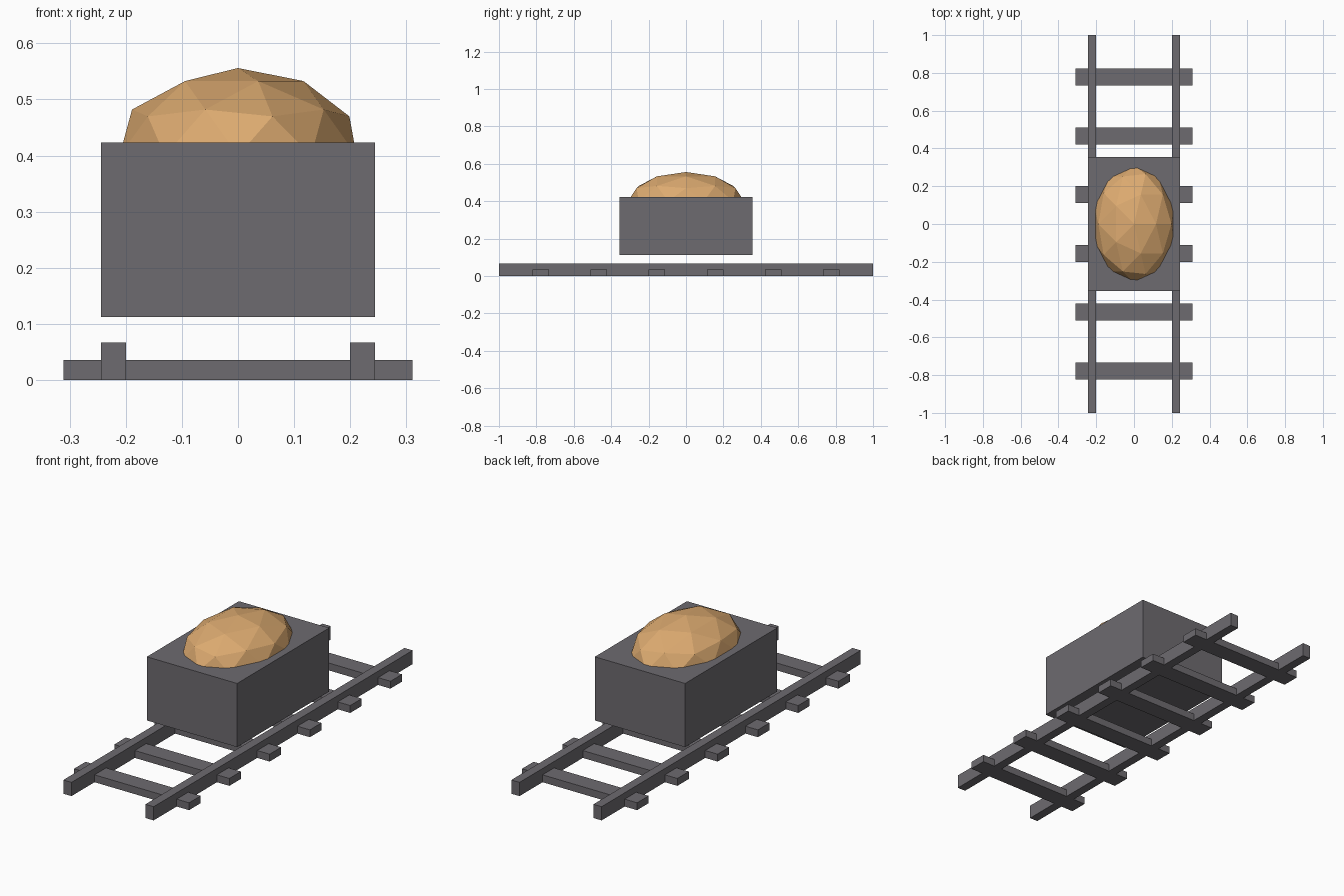
import bpy

if "Cube" in bpy.data.objects:
    bpy.data.objects.remove(bpy.data.objects["Cube"], do_unlink=True)


def make_material(name, color):
    mat = bpy.data.materials.new(name)
    mat.use_nodes = True
    mat.diffuse_color = color
    for node in mat.node_tree.nodes:
        if node.type == 'BSDF_PRINCIPLED':
            node.inputs["Base Color"].default_value = color
    return mat


iron = make_material("dark_grey", (0.155, 0.147, 0.162, 1))
ore = make_material("sandy_orange", (0.72, 0.405, 0.163, 1))


def finish(name, mat, scale):
    obj = bpy.context.object
    obj.name = name
    obj.scale = scale
    bpy.ops.object.transform_apply(location=False, rotation=False, scale=True)
    obj.data.materials.append(mat)
    return obj


def box(name, center, size):
    bpy.ops.mesh.primitive_cube_add(size=1, location=center)
    return finish(name, iron, size)


# Rails
rail_height = 0.067
for side, x in (("left", 0.222), ("right", -0.222)):
    box(side + "_rail", (x, 0, rail_height / 2), (0.044, 2, rail_height))

# Sleepers
sleeper_height = 0.036
for i in range(6):
    y = (i - 2.5) * 0.311
    box(f"sleeper_{i + 1}", (0, y, sleeper_height / 2),
        (0.622, 0.089, sleeper_height))

# Wagon body
box("wagon_body", (0, 0, 0.2675), (0.488, 0.711, 0.311))

# Faceted heap of ore sunk into the wagon
bpy.ops.mesh.primitive_ico_sphere_add(subdivisions=2, radius=1,
                                      location=(0, 0, 0.4))
finish("ore_heap", ore, (0.222, 0.311, 0.156))
